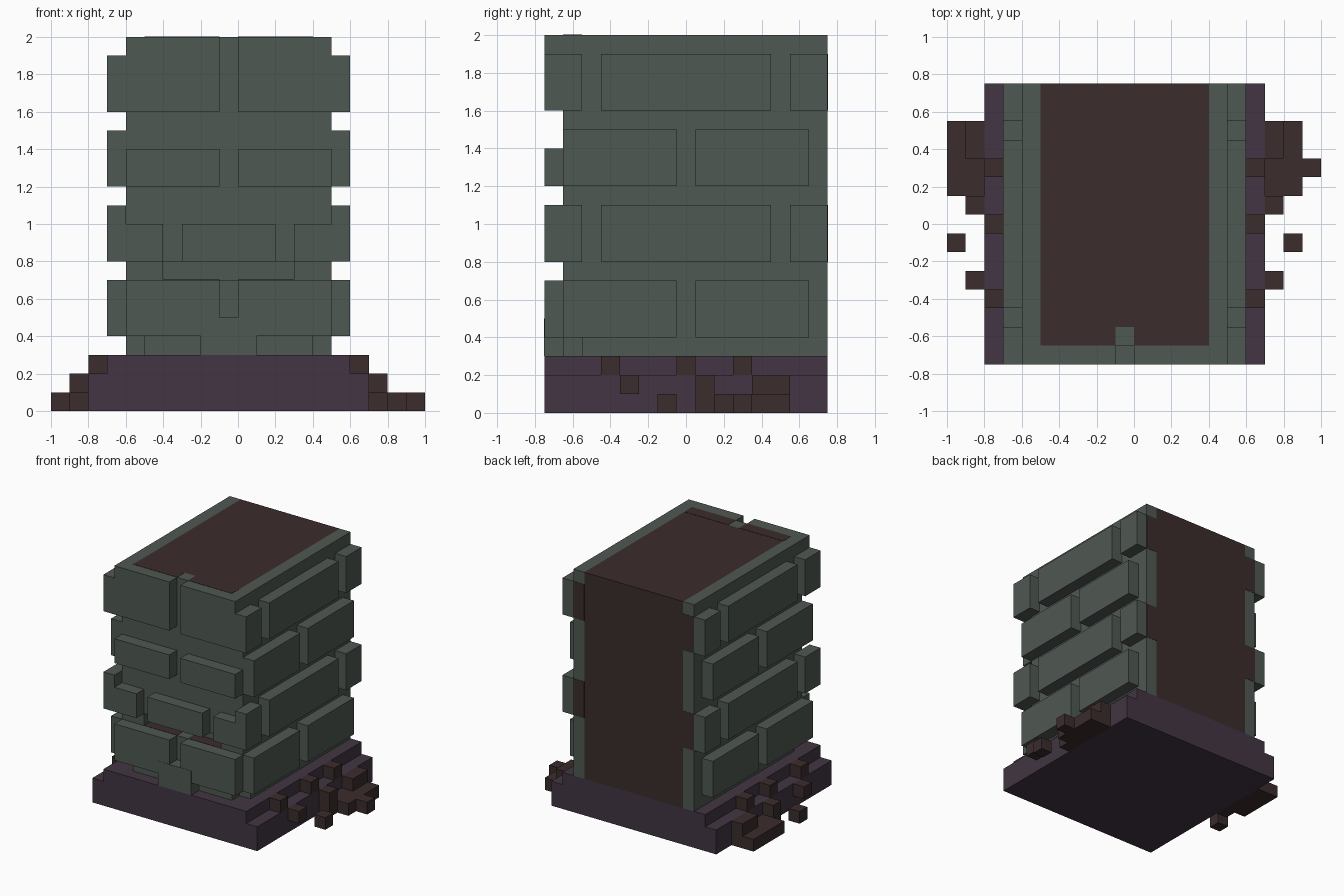
import bpy, bmesh
from mathutils import Matrix, Vector

cube = bpy.data.objects.get("Cube")
if cube:
    bpy.data.objects.remove(cube, do_unlink=True)

CX = -0.05  # symmetry plane of the building


def material(name, rgb):
    m = bpy.data.materials.new(name)
    m.use_nodes = True
    m.diffuse_color = (*rgb, 1)
    bsdf = next(n for n in m.node_tree.nodes if n.type == 'BSDF_PRINCIPLED')
    bsdf.inputs["Base Color"].default_value = (*rgb, 1)
    bsdf.inputs["Roughness"].default_value = 0.9
    return m


STONE = material("grey green stone", (0.078, 0.098, 0.084))
EARTH = material("dark brown earth", (0.043, 0.025, 0.025))
PLUM = material("dark plum base", (0.054, 0.036, 0.054))


def boxes(name, mat, items, mirror=True):
    """Boxes as (x0, x1, y0, y1, z0, z1), x measured from the symmetry plane."""
    bm = bmesh.new()
    for x0, x1, y0, y1, z0, z1 in items:
        spans = [(x0, x1)]
        if mirror and x0 != -x1:
            spans.append((-x1, -x0))
        for a, b in spans:
            mid = Vector((CX + (a + b) / 2, (y0 + y1) / 2, (z0 + z1) / 2))
            size = Matrix.Diagonal((b - a, y1 - y0, z1 - z0, 1))
            bmesh.ops.create_cube(bm, size=1, matrix=Matrix.Translation(mid) @ size)
    me = bpy.data.meshes.new(name)
    bm.to_mesh(me)
    bm.free()
    me.materials.append(mat)
    ob = bpy.data.objects.new(name, me)
    bpy.context.collection.objects.link(ob)
    return ob


# Stepped base
boxes("base_slab", PLUM, [(-0.75, 0.75, -0.75, 0.75, 0, 0.2)])
boxes("base_step", PLUM, [(-0.65, 0.65, -0.75, 0.75, 0.2, 0.3)])

# Walls, with a slot above the lowest front course and notched bottom corners
boxes("side_walls", STONE, [(0.45, 0.55, -0.55, 0.75, 0.3, 2.0)])
boxes("front_wall", STONE, [
    (-0.45, 0.45, -0.65, -0.55, 0.3, 0.4),
    (-0.55, 0.55, -0.65, -0.55, 0.4, 0.7),
    (0.35, 0.55, -0.65, -0.55, 0.7, 0.8),
    (-0.55, 0.55, -0.65, -0.55, 0.8, 2.0)])
boxes("slot_back", STONE, [(-0.35, 0.35, -0.554, -0.55, 0.7, 0.8)])

# Earth filling, with thin plates where it reaches behind the bricks
boxes("earth_core", EARTH, [(-0.45, 0.45, -0.55, 0.75, 0.3, 2.0)])
boxes("earth_top_edge", EARTH, [(0.05, 0.45, -0.65, -0.55, 1.999, 2.002)])
boxes("earth_slot_floor", EARTH, [(0.05, 0.35, -0.65, -0.55, 0.699, 0.702)])
boxes("earth_back_edges", EARTH, [
    (0.45, 0.55, 0.749, 0.752, z, z + 0.3) for z in (0.8, 1.6)])

# Side bricks in alternating courses
end_course = [(-0.75, -0.55), (-0.45, 0.45), (0.55, 0.75)]
half_course = [(-0.65, -0.05), (0.05, 0.65)]
for i, z in enumerate((0.4, 0.8, 1.2, 1.6)):
    course = end_course if i % 2 else half_course
    boxes(f"side_bricks_{i + 1}", STONE,
          [(0.55, 0.65, a, b, z, z + 0.3) for a, b in course])

# Front bricks
boxes("front_bricks", STONE, [
    (x0, x1, -0.75, -0.65, z0, z1) for x0, x1, z0, z1 in (
        (0.05, 0.55, 0.4, 0.7),
        (0.35, 0.55, 0.8, 1.0),
        (-0.25, 0.25, 0.8, 1.0),
        (0.05, 0.55, 1.2, 1.4),
        (0.05, 0.55, 1.6, 2.0))])
boxes("front_foot_block", STONE, [(-0.15, 0.15, -0.752, -0.65, 0.3, 0.5)])

# Loose earth spilling down both sides of the base
boxes("earth_on_step", EARTH, [
    (0.65, 0.75, y, y + 0.1, 0.2, 0.3) for y in (-0.45, -0.05, 0.25)])
boxes("earth_spill", EARTH, [
    (0.75, 0.85, -0.35, -0.25, 0.1, 0.2),
    (0.75, 0.85, 0.05, 0.15, 0.0, 0.2),
    (0.75, 0.85, 0.35, 0.55, 0.1, 0.2),
    (0.75, 0.95, 0.15, 0.55, 0.0, 0.1),
    (0.85, 0.95, -0.15, -0.05, 0.0, 0.1)])
boxes("earth_stray_block", EARTH, [(0.95, 1.05, 0.25, 0.35, 0.0, 0.1)], mirror=False)
